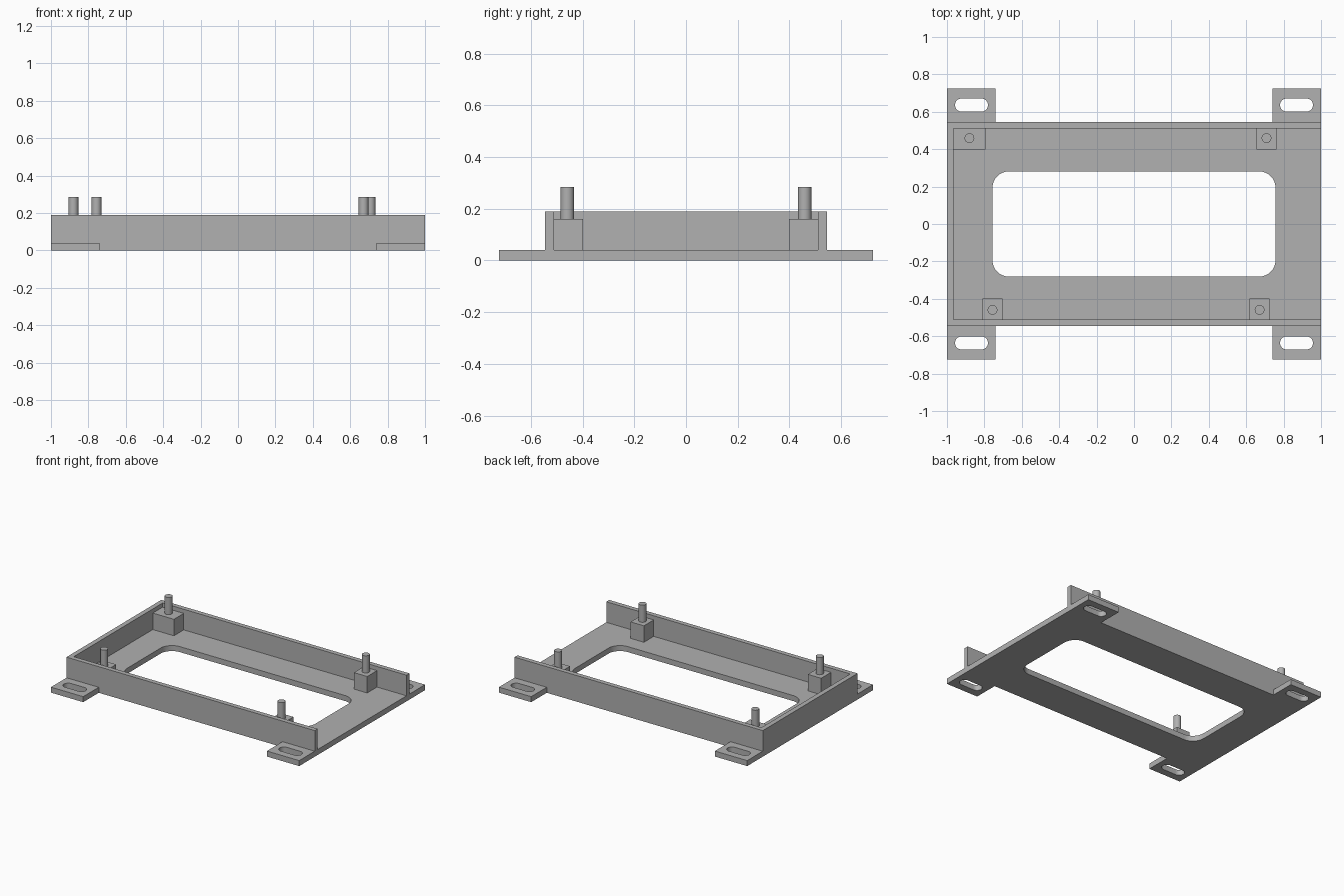
import bpy
from math import cos, sin, pi, radians

cube = bpy.data.objects.get("Cube")
if cube:
    bpy.data.objects.remove(cube, do_unlink=True)

grey = bpy.data.materials.new("plain grey")
grey.use_nodes = True
GREY = (0.44, 0.44, 0.44, 1)
grey.diffuse_color = GREY
grey.node_tree.nodes["Principled BSDF"].inputs["Base Color"].default_value = GREY

PLATE_TOP, BOSS_TOP, WALL_TOP, PEG_TOP = 0.04, 0.16, 0.19, 0.285
WALL_Y, INNER_Y, WALL_IN_X = 0.545, 0.511, -0.965


def rounded(cx, cy, hx, hy, r, steps=8):
    """Outline of a rounded rectangle, also used for slots and circles."""
    pts = []
    for q, (sx, sy) in enumerate([(1, 1), (-1, 1), (-1, -1), (1, -1)]):
        for i in range(steps + 1):
            a = (q + i / steps) * pi / 2
            p = (cx + sx * (hx - r) + r * cos(a), cy + sy * (hy - r) + r * sin(a))
            if not pts or abs(p[0] - pts[-1][0]) + abs(p[1] - pts[-1][1]) > 1e-5:
                pts.append(p)
    if abs(pts[0][0] - pts[-1][0]) + abs(pts[0][1] - pts[-1][1]) < 1e-5:
        pts.pop()
    return pts


def prism(name, loops, z0, z1):
    """Extrude an outline with optional holes between two heights."""
    curve = bpy.data.curves.new(name, "CURVE")
    curve.dimensions = "2D"
    curve.fill_mode = "BOTH"
    curve.extrude = (z1 - z0) / 2
    for loop in loops:
        spline = curve.splines.new("POLY")
        spline.points.add(len(loop) - 1)
        for point, (x, y) in zip(spline.points, loop):
            point.co = (x, y, 0, 1)
        spline.use_cyclic_u = True
    obj = bpy.data.objects.new(name, curve)
    bpy.context.collection.objects.link(obj)
    obj.location.z = (z0 + z1) / 2
    bpy.ops.object.select_all(action="DESELECT")
    obj.select_set(True)
    bpy.context.view_layer.objects.active = obj
    bpy.ops.object.convert(target="MESH")
    obj = bpy.context.view_layer.objects.active
    obj.data.materials.clear()
    obj.data.materials.append(grey)
    bpy.ops.object.shade_smooth_by_angle(angle=radians(30))
    return obj


# Base plate with four mounting tabs, a central window and slots
TAB_X, TAB_Y = 0.74, 0.724
quarter = [(1, TAB_Y), (TAB_X, TAB_Y), (TAB_X, WALL_Y)]
top = quarter + [(-x, y) for x, y in reversed(quarter)]
outline = top + [(-x, -y) for x, y in top]
loops = [outline, rounded(0, 0, 0.757, 0.282, 0.09)]
for sx in (-1, 1):
    for sy in (-1, 1):
        loops.append(rounded(sx * 0.869, sy * 0.636, 0.088, 0.035, 0.035))
prism("base_plate", loops, 0, PLATE_TOP)

# Three-sided rim, open on the left end
half = [(1, WALL_Y), (-1, WALL_Y)]
inner = [(1, -INNER_Y), (WALL_IN_X, -INNER_Y), (WALL_IN_X, INNER_Y), (1, INNER_Y)]
prism("rim_wall", [half + [(-1, -WALL_Y), (1, -WALL_Y)] + inner], PLATE_TOP, WALL_TOP)

# Bosses against the long walls, each carrying a round peg
for name, x0, x1, side in [("back_right", WALL_IN_X, -0.795, 1),
                           ("back_left", 0.655, 0.762, 1),
                           ("front_right", -0.81, -0.703, -1),
                           ("front_left", 0.618, 0.725, -1)]:
    y0, y1 = side * 0.398, side * INNER_Y
    prism(name + "_boss", [[(x0, y0), (x1, y0), (x1, y1), (x0, y1)]], PLATE_TOP, BOSS_TOP)
    prism(name + "_peg", [rounded((x0 + x1) / 2, side * 0.459, 0.026, 0.026, 0.026)],
          BOSS_TOP, PEG_TOP)
